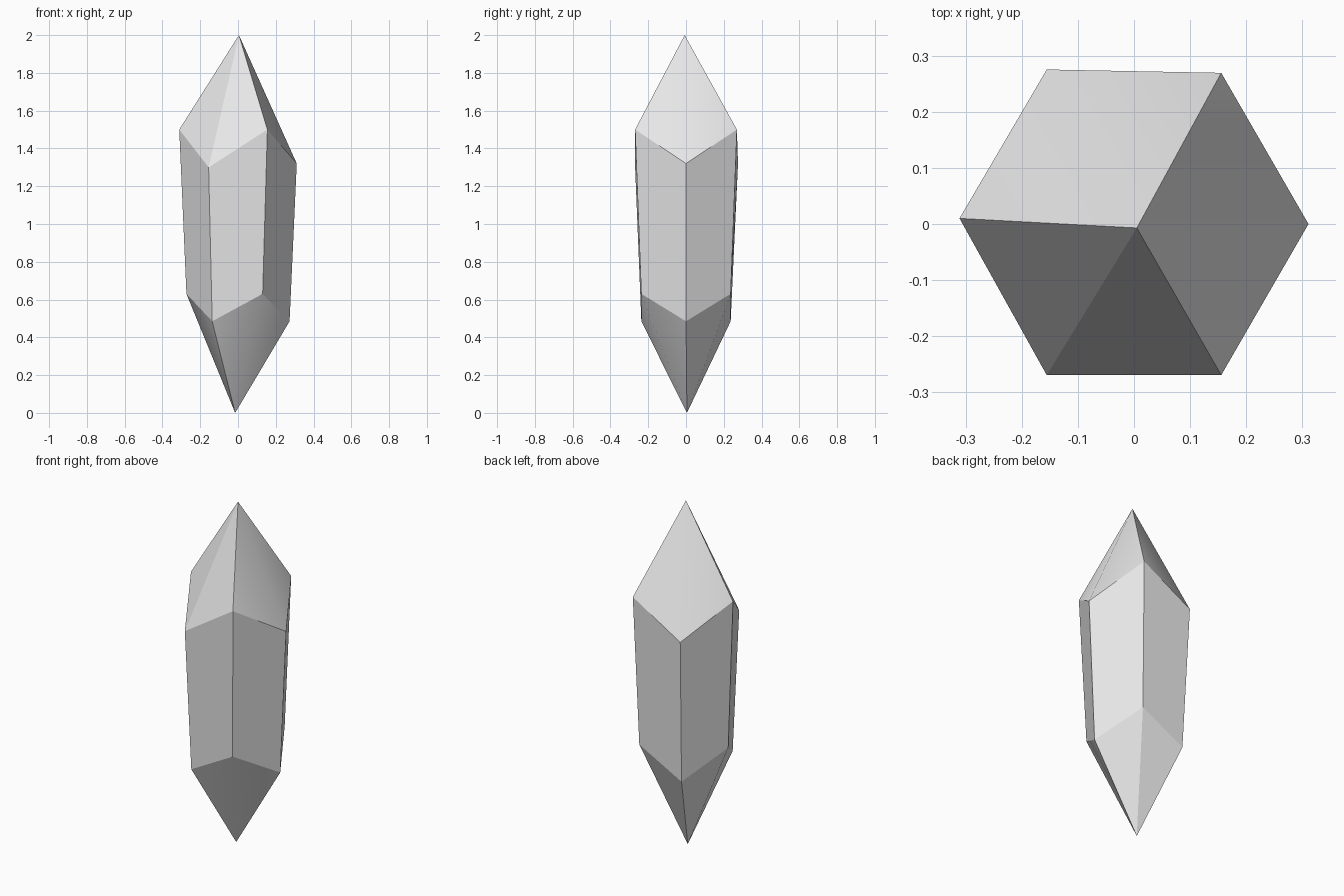
import bpy
import bmesh
from math import cos, sin, radians

cube = bpy.data.objects.get("Cube")
if cube:
    bpy.data.objects.remove(cube, do_unlink=True)

# Single mineral colour
stone = bpy.data.materials.new("pale_grey_stone")
stone.use_nodes = True
stone.diffuse_color = (0.8, 0.8, 0.8, 1)
stone.node_tree.nodes["Principled BSDF"].inputs["Base Color"].default_value = (0.8, 0.8, 0.8, 1)

bm = bmesh.new()


def ring(radius, even_z, odd_z):
    """Hexagon whose corners alternate between two heights."""
    verts = []
    for i in range(6):
        a = radians(60 * i)
        z = odd_z if i % 2 else even_z
        verts.append(bm.verts.new((radius * cos(a), radius * sin(a), z)))
    return verts


# Slightly tapered hexagonal shaft with zigzag rims
upper = ring(0.311, 1.32, 1.5)
lower = ring(0.273, 0.485, 0.63)
upper[4].co.z = 1.3
upper[3].co.y = 0.01
upper[2].co.y += 0.006
lower[5].co.x -= 0.006

# Pointed ends, a little off centre
top_tip = bm.verts.new((0.005, -0.007, 2))
bottom_tip = bm.verts.new((-0.015, 0.005, 0))

for i in range(6):
    j = (i + 1) % 6
    bm.faces.new((lower[i], lower[j], upper[j], upper[i]))
    bm.faces.new((upper[i], upper[j], top_tip))
    bm.faces.new((lower[j], lower[i], bottom_tip))
bm.normal_update()

# Crisp edges, except soft folds down the middle of most end facets
soft = [{top_tip, upper[0]}, {top_tip, upper[2]},
        {bottom_tip, lower[3]}, {bottom_tip, lower[5]}]
for edge in bm.edges:
    edge.smooth = set(edge.verts) in soft
for face in bm.faces:
    face.smooth = True

mesh = bpy.data.meshes.new("crystal")
bm.to_mesh(mesh)
bm.free()
mesh.materials.append(stone)
crystal = bpy.data.objects.new("crystal", mesh)
bpy.context.collection.objects.link(crystal)
